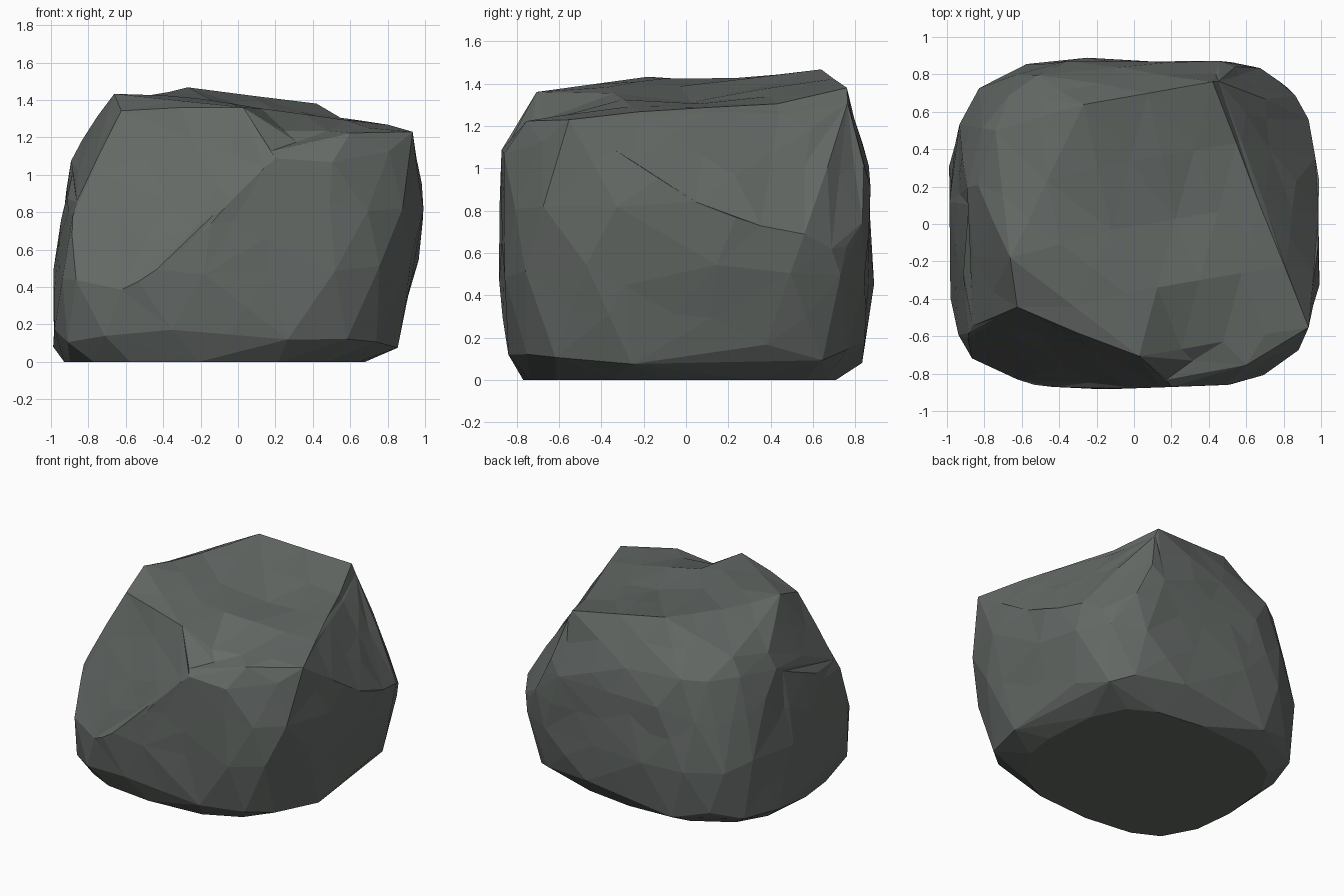
import bpy, bmesh, math, random
from mathutils import Vector

cube = bpy.data.objects.get("Cube")
if cube:
    bpy.data.objects.remove(cube, do_unlink=True)

random.seed(4)
SIDES = 16

# Boulder outline by height: z, x min, x max, y min, y max, squareness
RINGS = [
    (0.01, -0.93, 0.68, -0.77, 0.71, 2.6),
    (0.14, -1.0, 0.86, -0.85, 0.85, 3.2),
    (0.5, -0.985, 0.96, -0.885, 0.885, 3.6),
    (0.87, -0.925, 1.0, -0.89, 0.875, 3.5),
    (1.13, -0.87, 0.96, -0.885, 0.85, 3.2),
]
# Crown peaks
PEAKS = [(-0.66, -0.18, 1.44), (-0.27, 0.64, 1.48), (0.42, 0.76, 1.39),
         (0.03, -0.72, 1.37), (-0.63, -0.45, 1.36), (0.93, -0.55, 1.24),
         (0.81, -0.18, 1.26), (0.07, -0.88, 1.15), (0.6, -0.75, 1.23),
         (-0.74, 0.5, 1.25)]
# Broad broken faces: point on the face, outward direction
CHIPS = [((-0.63, -0.45, 1.36), (-0.25, -0.63, 0.25)),
         ((0.42, 0.76, 1.39), (0.93, 0.29, 0.61)),
         ((0.42, 0.78, 1.39), (0.68, 0.68, 0.32)),
         ((-0.66, -0.18, 1.44), (-0.9, -0.14, 0.42))]
# Hollows: centre, radius, depth
HOLLOWS = [((0.1, 0.08, 1.38), 0.45, 0.05),
           ((0.31, -0.72, 1.27), 0.27, 0.12),
           ((0.5, 0.35, 1.32), 0.35, 0.04),
           ((-0.5, 0.25, 1.42), 0.3, 0.03)]


def signed_power(value, power):
    return math.copysign(abs(value) ** power, value)


def ring_points(z, x0, x1, y0, y1, squareness, turn):
    """Rounded square outline, fuller on one diagonal than the other."""
    for i in range(SIDES):
        angle = math.tau * (i + turn + random.uniform(-0.2, 0.2)) / SIDES
        power = 2 / (squareness + 0.6 * max(0, math.sin(2 * angle)))
        u = signed_power(math.cos(angle), power)
        v = signed_power(math.sin(angle), power)
        lift = random.uniform(-0.06, 0.06) if z > 0.1 else 0
        yield Vector(((x0 + x1) / 2 + u * (x1 - x0) / 2,
                      (y0 + y1) / 2 + v * (y1 - y0) / 2, z + lift))


def chip(bm, point, direction):
    """Slice a corner away and close the cut."""
    geom = bm.verts[:] + bm.edges[:] + bm.faces[:]
    cut = bmesh.ops.bisect_plane(bm, geom=geom, plane_co=point,
                                 plane_no=direction, clear_outer=True)
    edges = [e for e in cut["geom_cut"] if isinstance(e, bmesh.types.BMEdge)]
    bmesh.ops.holes_fill(bm, edges=edges, sides=0)


def wrap(bm):
    """Replace the mesh with the convex skin around its points."""
    bmesh.ops.delete(bm, geom=bm.edges[:], context="EDGES_FACES")
    hull = bmesh.ops.convex_hull(bm, input=bm.verts[:])
    inner = {v for v in hull["geom_interior"] if isinstance(v, bmesh.types.BMVert)}
    bmesh.ops.delete(bm, geom=list(inner), context="VERTS")


# Solid boulder wrapped around the outlines and peaks
bm = bmesh.new()
for level, ring in enumerate(RINGS):
    for point in ring_points(*ring, turn=level * 0.5):
        bm.verts.new(point)
for peak in PEAKS:
    bm.verts.new(peak)
wrap(bm)
for point, direction in CHIPS:
    chip(bm, point, direction)
bmesh.ops.remove_doubles(bm, verts=bm.verts[:], dist=0.07)
wrap(bm)

# Break the largest faces into facets, then press in the hollows
for longest in (0.6, 0.45):
    long_edges = [e for e in bm.edges if e.calc_length() > longest]
    bmesh.ops.subdivide_edges(bm, edges=long_edges, cuts=1)
    bmesh.ops.triangulate(bm, faces=bm.faces[:])
bm.normal_update()
for v in bm.verts:
    if v.co.z > 0.2:
        v.co += v.normal * random.uniform(-0.012, 0.008)
    for centre, radius, depth in HOLLOWS:
        reach = (v.co - Vector(centre)).length / radius
        if reach < 1:
            v.co.z -= depth * (1 - reach * reach)
bmesh.ops.recalc_face_normals(bm, faces=bm.faces[:])

# Seat the boulder on the ground
floor = min(v.co.z for v in bm.verts)
bmesh.ops.translate(bm, verts=bm.verts[:], vec=(0, 0, -floor))
mesh = bpy.data.meshes.new("boulder")
bm.to_mesh(mesh)
bm.free()
boulder = bpy.data.objects.new("boulder", mesh)
bpy.context.collection.objects.link(boulder)

# Dark stone colour
colour = (0.13, 0.145, 0.135, 1)
stone = bpy.data.materials.new("dark grey stone")
stone.use_nodes = True
stone.diffuse_color = colour
stone.node_tree.nodes["Principled BSDF"].inputs["Base Color"].default_value = colour
mesh.materials.append(stone)
